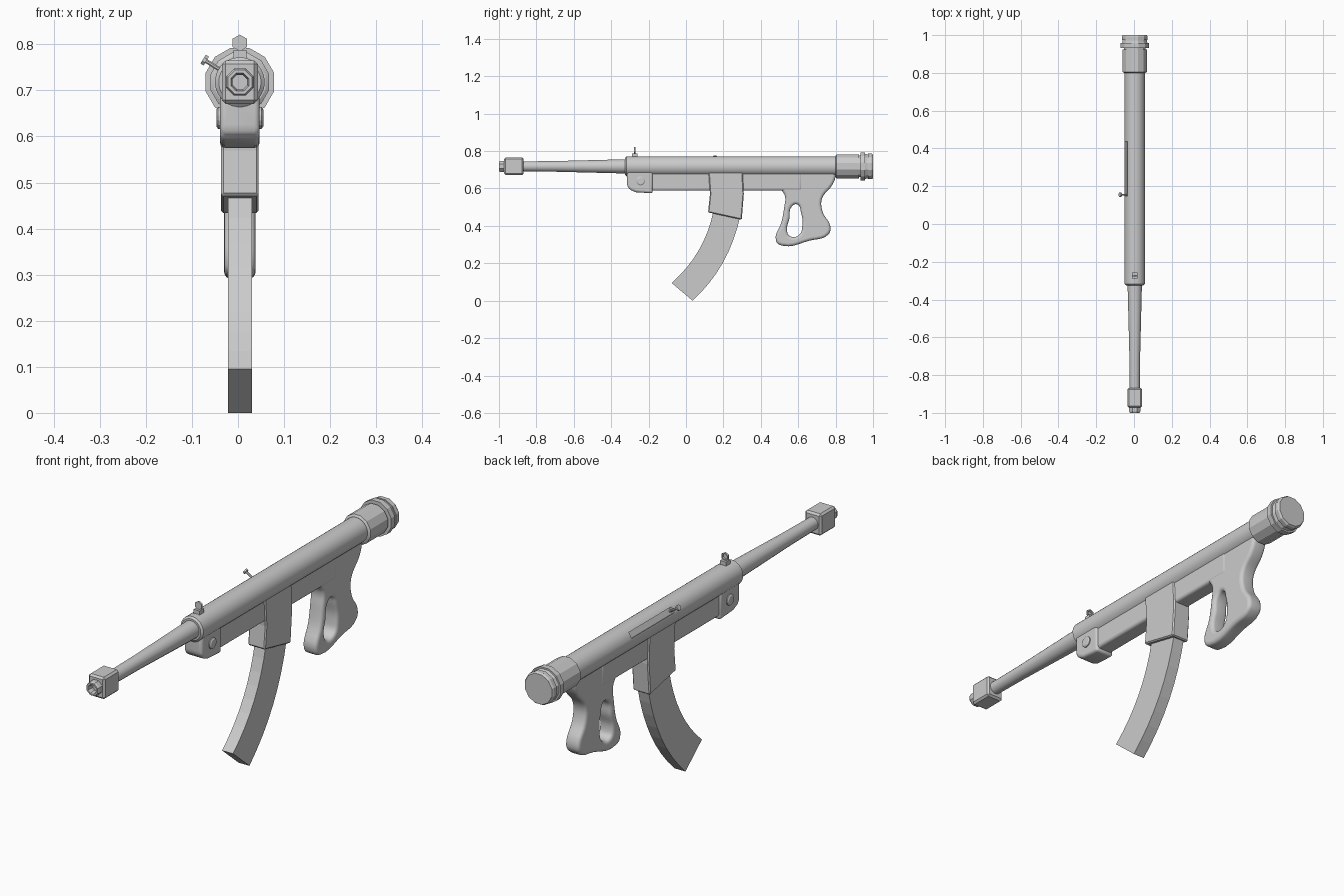
import bpy, bmesh, math
from mathutils import Vector

if "Cube" in bpy.data.objects:
    bpy.data.objects.remove(bpy.data.objects["Cube"])

CX, CZ = 0.004, 0.718      # bore axis


def finish(bm, name, bevel=0, segs=1, smooth=None):
    bmesh.ops.remove_doubles(bm, verts=bm.verts, dist=1e-5)
    bmesh.ops.recalc_face_normals(bm, faces=bm.faces)
    me = bpy.data.meshes.new(name)
    bm.to_mesh(me)
    bm.free()
    ob = bpy.data.objects.new(name, me)
    bpy.context.collection.objects.link(ob)
    if bevel:
        m = ob.modifiers.new("bevel", 'BEVEL')
        m.width, m.segments, m.limit_method = bevel, segs, 'ANGLE'
    if smooth:
        shade(ob, smooth)
    return ob


def shade(ob, deg):
    bpy.ops.object.select_all(action='DESELECT')
    ob.select_set(True)
    bpy.context.view_layer.objects.active = ob
    bpy.ops.object.shade_smooth_by_angle(angle=math.radians(deg))


def lathe(name, prof, n, axis=(0, 1, 0), origin=(CX, 0, CZ), turn=0.5, smooth=None):
    """Revolve (distance, radius) pairs around an axis."""
    bm = bmesh.new()
    a = Vector(axis).normalized()
    u = a.cross(Vector((0, 0, 1)) if abs(a.z) < 0.9 else Vector((0, 1, 0))).normalized()
    v = a.cross(u)
    rings = []
    for d, r in prof:
        ring = []
        for i in range(n):
            t = 2 * math.pi * (i + turn) / n
            ring.append(bm.verts.new(Vector(origin) + a * d + (u * math.cos(t) + v * math.sin(t)) * r))
        rings.append(ring)
    for p, q in zip(rings, rings[1:]):
        for i in range(n):
            bm.faces.new((p[i], p[(i + 1) % n], q[(i + 1) % n], q[i]))
    for (d, r), ring in ((prof[0], rings[0]), (prof[-1], rings[-1])):
        if r > 1e-4:
            bm.faces.new(ring)
    return finish(bm, name, smooth=smooth)


def slab(name, pts, half, bevel=0, segs=1, smooth=None):
    """Extrude a (y, z) profile sideways, centred on the bore."""
    bm = bmesh.new()
    L = [bm.verts.new((CX - half, y, z)) for y, z in pts]
    R = [bm.verts.new((CX + half, y, z)) for y, z in pts]
    n = len(pts)
    bm.faces.new(L)
    bm.faces.new(R)
    for i in range(n):
        bm.faces.new((L[i], L[(i + 1) % n], R[(i + 1) % n], R[i]))
    return finish(bm, name, bevel, segs, smooth)


def rect(y0, y1, z0, z1):
    return [(y0, z0), (y1, z0), (y1, z1), (y0, z1)]


# receiver tube with the handle slot cut in its upper left side
tube = lathe("receiver_tube", [(-0.325, 0.046), (-0.318, 0.054), (0.82, 0.054)], 32, smooth=40)
ang = math.radians(148)
out = Vector((math.cos(ang), 0, math.sin(ang)))
bm = bmesh.new()
bmesh.ops.create_cube(bm, size=1)
for v in bm.verts:
    v.co = Vector((v.co.x * 0.05, v.co.y * 0.29, v.co.z * 0.026))
cutter = finish(bm, "slot_cutter")
cutter.location = Vector((CX, 0.293, CZ)) + out * 0.066
cutter.rotation_euler = (0, -ang, 0)
cutter.hide_render = True
cutter.hide_set(True)
cut = tube.modifiers.new("slot", 'BOOLEAN')
cut.object, cut.operation, cut.solver = cutter, 'DIFFERENCE', 'EXACT'

# cocking handle
lathe("cocking_handle", [(0.035, 0.005), (0.086, 0.005), (0.086, 0.012), (0.094, 0.012)], 8,
      axis=out, origin=(CX, 0.155, CZ))

# tapered barrel
lathe("barrel", [(-0.89, 0.027), (-0.70, 0.029), (-0.31, 0.039)], 16, smooth=40)

# muzzle block and hollow octagonal tip
slab("muzzle_block", rect(-0.972, -0.868, CZ - 0.047, CZ + 0.047), 0.039, 0.008)
lathe("muzzle_tip", [(-0.96, 0.032), (-0.992, 0.032), (-1.0, 0.028), (-1.0, 0.021),
                     (-0.985, 0.017), (-0.94, 0.017)], 8)

# rear cap with stepped rims
lathe("rear_cap", [(0.80, 0.058), (0.805, 0.066), (0.925, 0.066), (0.925, 0.06), (0.932, 0.06),
                   (0.932, 0.077), (0.957, 0.077), (0.957, 0.07), (0.968, 0.066), (0.974, 0.066),
                   (0.974, 0.071), (0.992, 0.071), (1.0, 0.066)], 12, smooth=25)

# lower housing and its front hinge block
slab("lower_housing", rect(-0.20, 0.62, 0.588, 0.70), 0.036, 0.012, 3, 40)
slab("hinge_block", [(-0.315, 0.70), (-0.315, 0.615), (-0.303, 0.595), (-0.27, 0.58),
                     (-0.178, 0.574), (-0.178, 0.70)], 0.043, 0.012, 3, 40)
lathe("hinge_pin", [(-0.051, 0.018), (-0.047, 0.024), (0.047, 0.024), (0.051, 0.018)], 14,
      axis=(1, 0, 0), origin=(CX, -0.243, 0.64))

# magazine well
slab("magazine_well", [(0.12, 0.69), (0.128, 0.57), (0.118, 0.472), (0.298, 0.433),
                       (0.309, 0.57), (0.303, 0.69)], 0.041, 0.005)


# curved magazine
def bez(a, c, b, n=8):
    return [tuple((1 - t) ** 2 * p + 2 * t * (1 - t) * q + t * t * r for p, q, r in zip(a, c, b))
            for t in [i / n for i in range(n + 1)]]


front = bez((0.147, 0.48), (0.099, 0.248), (-0.077, 0.095))
back = bez((0.289, 0.45), (0.232, 0.18), (0.035, 0.0))
slab("magazine", front + back[::-1], 0.026)

# pistol grip with finger loop: filled curve with rounded edges
outline = [(0.80, 0.69), (0.80, 0.665), (0.783, 0.62), (0.727, 0.545), (0.73, 0.476), (0.772, 0.396),
           (0.762, 0.355), (0.66, 0.321), (0.516, 0.294), (0.482, 0.318), (0.512, 0.425),
           (0.525, 0.50), (0.53, 0.555), (0.515, 0.585), (0.49, 0.61), (0.49, 0.69)]
hole = [(0.563, 0.50), (0.595, 0.515), (0.615, 0.47), (0.622, 0.40), (0.605, 0.352),
        (0.555, 0.345), (0.54, 0.38), (0.553, 0.44)]
cu = bpy.data.curves.new("pistol_grip", 'CURVE')
cu.dimensions, cu.fill_mode, cu.resolution_u = '2D', 'BOTH', 5
cu.extrude, cu.bevel_depth, cu.bevel_resolution, cu.offset = 0.019, 0.015, 3, -0.015
for pts in (outline, hole):
    sp = cu.splines.new('BEZIER')
    sp.bezier_points.add(len(pts) - 1)
    sp.use_cyclic_u = True
    for bp, (y, z) in zip(sp.bezier_points, pts):
        bp.co = (y, z, 0)
        bp.handle_left_type = bp.handle_right_type = 'AUTO'
grip = bpy.data.objects.new("pistol_grip", cu)
bpy.context.collection.objects.link(grip)
grip.location.x = CX
grip.rotation_euler = (math.pi / 2, 0, math.pi / 2)
bpy.ops.object.select_all(action='DESELECT')
grip.select_set(True)
bpy.context.view_layer.objects.active = grip
bpy.ops.object.convert(target='MESH')
shade(bpy.context.view_layer.objects.active, 40)

# front sight: base and hexagonal ring
slab("sight_base", rect(-0.288, -0.258, 0.76, 0.788), 0.014)
lathe("sight_ring", [(-0.277, 0.018), (-0.269, 0.018), (-0.269, 0.012), (-0.277, 0.012),
                     (-0.277, 0.018)], 6, origin=(CX, 0, 0.803)).data.name = "sight_ring"
